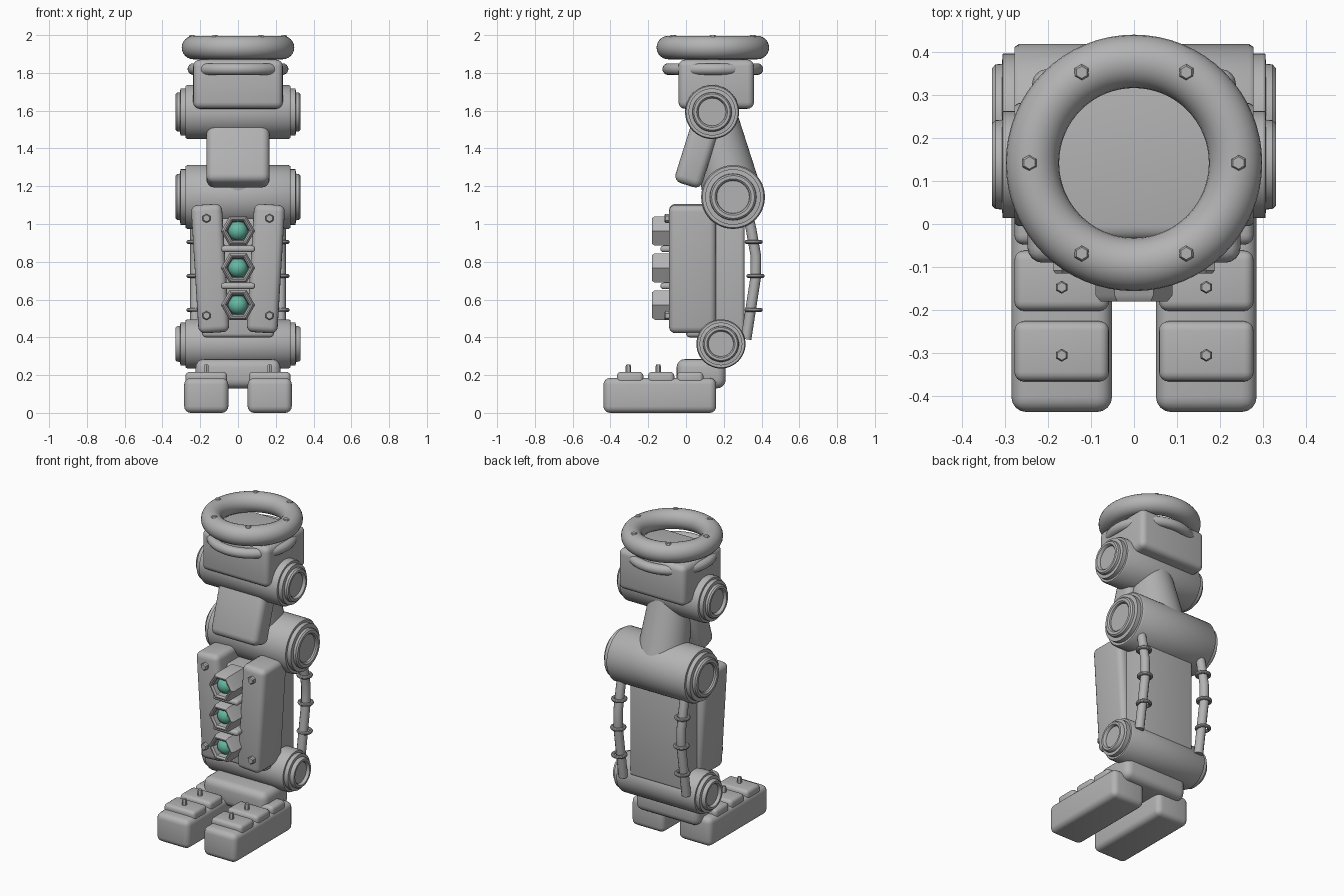
import bpy, bmesh, math
from mathutils import Matrix, Vector

default_cube = bpy.data.objects.get("Cube")
if default_cube:
    bpy.data.objects.remove(default_cube, do_unlink=True)


def make_material(name, colour):
    mat = bpy.data.materials.new(name)
    mat.use_nodes = True
    mat.diffuse_color = colour
    mat.node_tree.nodes["Principled BSDF"].inputs["Base Color"].default_value = colour
    return mat


GREY = make_material("plain_grey", (0.45, 0.45, 0.45, 1))
GREEN = make_material("lens_green", (0.13, 0.48, 0.36, 1))

TO_X = Matrix.Rotation(math.radians(90), 4, 'Y')
TO_FRONT = Matrix.Rotation(math.radians(90), 4, 'X')
UP = Matrix.Identity(4)


def finish(name, bm, mat=GREY, angle=35):
    bmesh.ops.recalc_face_normals(bm, faces=bm.faces)
    mesh = bpy.data.meshes.new(name)
    bm.to_mesh(mesh)
    bm.free()
    obj = bpy.data.objects.new(name, mesh)
    bpy.context.collection.objects.link(obj)
    mesh.materials.append(mat)
    bpy.ops.object.select_all(action='DESELECT')
    obj.select_set(True)
    bpy.context.view_layer.objects.active = obj
    bpy.ops.object.shade_smooth_by_angle(angle=math.radians(angle))
    return obj


def box(name, low, high, bevel, turn=UP):
    """Rounded box between two corners, turned about its own centre."""
    low, high = Vector(low), Vector(high)
    bm = bmesh.new()
    bmesh.ops.create_cube(bm, size=1)
    bmesh.ops.scale(bm, vec=high - low, verts=bm.verts)
    bmesh.ops.bevel(bm, geom=bm.edges[:], offset=bevel, segments=4,
                    profile=0.5, affect='EDGES')
    bm.transform(Matrix.Translation((low + high) / 2) @ turn)
    return finish(name, bm, angle=60)


def lathe(name, profile, place, turn=UP, sides=48, start=0.0, mat=GREY, closed=False):
    """Spin (radius, height) points about the local z axis."""
    bm = bmesh.new()
    rings = []
    for r, h in profile:
        if r == 0:
            rings.append([bm.verts.new((0, 0, h))] * sides)
        else:
            angles = [start + math.tau * i / sides for i in range(sides)]
            rings.append([bm.verts.new((r * math.cos(a), r * math.sin(a), h)) for a in angles])
    pairs = list(zip(rings, rings[1:]))
    if closed:
        pairs.append((rings[-1], rings[0]))
    for a, b in pairs:
        for i in range(sides):
            j = (i + 1) % sides
            corners = list(dict.fromkeys((a[i], a[j], b[j], b[i])))
            bm.faces.new(corners)
    bm.transform(Matrix.Translation(place) @ turn)
    return finish(name, bm, mat)


def ring(name, major, minor, place, sides=48, steps=16):
    circle = [(major + minor * math.cos(math.tau * k / steps),
               minor * math.sin(math.tau * k / steps)) for k in range(steps)]
    return lathe(name, circle, place, sides=sides, closed=True)


def bolt(name, r, height, place, turn=UP, start=math.pi / 6):
    lathe(name, [(0, 0), (r, 0), (r, height * 0.8), (r * 0.75, height), (0, height)],
          place, turn, sides=6, start=start)


def joint(name, R, y, z):
    """Sideways drum with stepped flange and rounded rim at both ends."""
    half = [(R, 0.268), (R * 0.96, 0.278), (R * 0.87, 0.278), (R * 0.87, 0.305),
            (R * 0.73, 0.307), (R * 0.72, 0.322), (R * 0.67, 0.33), (R * 0.57, 0.33),
            (R * 0.52, 0.322), (R * 0.51, 0.312), (0, 0.312)]
    profile = [(r, -h) for r, h in reversed(half)] + half
    lathe(name, profile, (0, y, z), TO_X)


# Top collar rings and bolts
COLLAR_Y = 0.142
ring("top_collar", 0.236, 0.062, (0, COLLAR_Y, 1.934), 64, 24)
ring("lower_collar", 0.236, 0.031, (0, COLLAR_Y, 1.82), 64)
for k in range(6):
    a = math.tau * k / 6
    bolt("collar_bolt", 0.019, 0.03,
         (0.243 * math.cos(a), COLLAR_Y + 0.243 * math.sin(a), 1.97))

# Upper block and the three drums
box("upper_block", (-0.237, -0.04, 1.61), (0.237, 0.36, 1.87), 0.035)
joint("upper_joint", 0.143, 0.138, 1.593)
joint("knee_joint", 0.169, 0.249, 1.143)
joint("ankle_joint", 0.13, 0.185, 0.365)

# Thigh strut between the upper drum and the knee
top, bottom = Vector((0, 0.138, 1.593)), Vector((0, 0.249, 1.143))
axis = top - bottom
lathe("thigh_strut", [(0, 0), (0.157, 0), (0.125, axis.length), (0, axis.length)],
      bottom, axis.to_track_quat('Z', 'Y').to_matrix().to_4x4())
box("thigh_plate", (-0.167, -0.019, 1.198), (0.167, 0.131, 1.538), 0.04,
    Matrix.Rotation(math.radians(-17.5), 4, 'X'))

# Shin core and tilted front panels
box("shin_core", (-0.19, 0.0, 0.4), (0.19, 0.31, 1.03), 0.02)
for s in (-1, 1):
    box("shin_panel", (s * 0.147 - 0.082, -0.09, 0.424), (s * 0.147 + 0.082, 0.16, 1.104),
        0.035, Matrix.Rotation(s * math.radians(3.5), 4, 'Y'))
    for z in (1.03, 0.515):
        bolt("panel_bolt", 0.024, 0.035, (s * 0.167, -0.08, z), TO_FRONT)

# Hex sockets with green lenses, and the bars between them
for z in (0.963, 0.767, 0.571):
    lathe("lens_socket", [(0, -0.1), (0.09, -0.1), (0.09, 0.065), (0.078, 0.08),
                          (0.07, 0.08), (0.06, 0.07), (0.055, 0.02), (0, 0.02)],
          (0, -0.1, z), TO_FRONT, sides=6)
    dome = [(0.052 * math.cos(t * math.pi / 16), 0.052 * math.sin(t * math.pi / 16))
            for t in range(8)] + [(0, 0.052)]
    lathe("green_lens", dome, (0, -0.12, z), TO_FRONT, sides=24, mat=GREEN)
for z in (0.868, 0.672):
    box("socket_bar", (-0.09, -0.135, z - 0.017), (0.09, -0.02, z + 0.017), 0.015)

# Rear hoses with clamps
HOSE = [(0.325, 1.06), (0.345, 0.97), (0.37, 0.83), (0.37, 0.725), (0.318, 0.39)]
for s in (-1, 1):
    curve = bpy.data.curves.new("rear_hose", 'CURVE')
    curve.dimensions = '3D'
    curve.bevel_depth = 0.028
    curve.bevel_resolution = 4
    curve.use_fill_caps = True
    spline = curve.splines.new('POLY')
    spline.points.add(len(HOSE) - 1)
    for p, (y, z) in zip(spline.points, HOSE):
        p.co = (s * 0.225, y, z, 1)
    curve.materials.append(GREY)
    bpy.context.collection.objects.link(bpy.data.objects.new("rear_hose", curve))
    for y, z in ((0.358, 0.905), (0.368, 0.725), (0.358, 0.545)):
        ring("hose_clamp", 0.037, 0.011, (s * 0.225, y, z), 24, 10)

# Ankle block and feet
box("ankle_block", (-0.225, -0.05, 0.13), (0.225, 0.21, 0.285), 0.045)
for s in (-1, 1):
    x = s * 0.168
    box("foot", (x - 0.117, -0.437, 0.0), (x + 0.117, 0.16, 0.185), 0.035)
    for y in (-0.296, -0.132, 0.022):
        box("foot_pad", (x - 0.11, y - 0.07, 0.15), (x + 0.11, y + 0.07, 0.217), 0.022)
    for y in (-0.305, -0.147):
        bolt("foot_peg", 0.015, 0.055, (x, y, 0.2))
